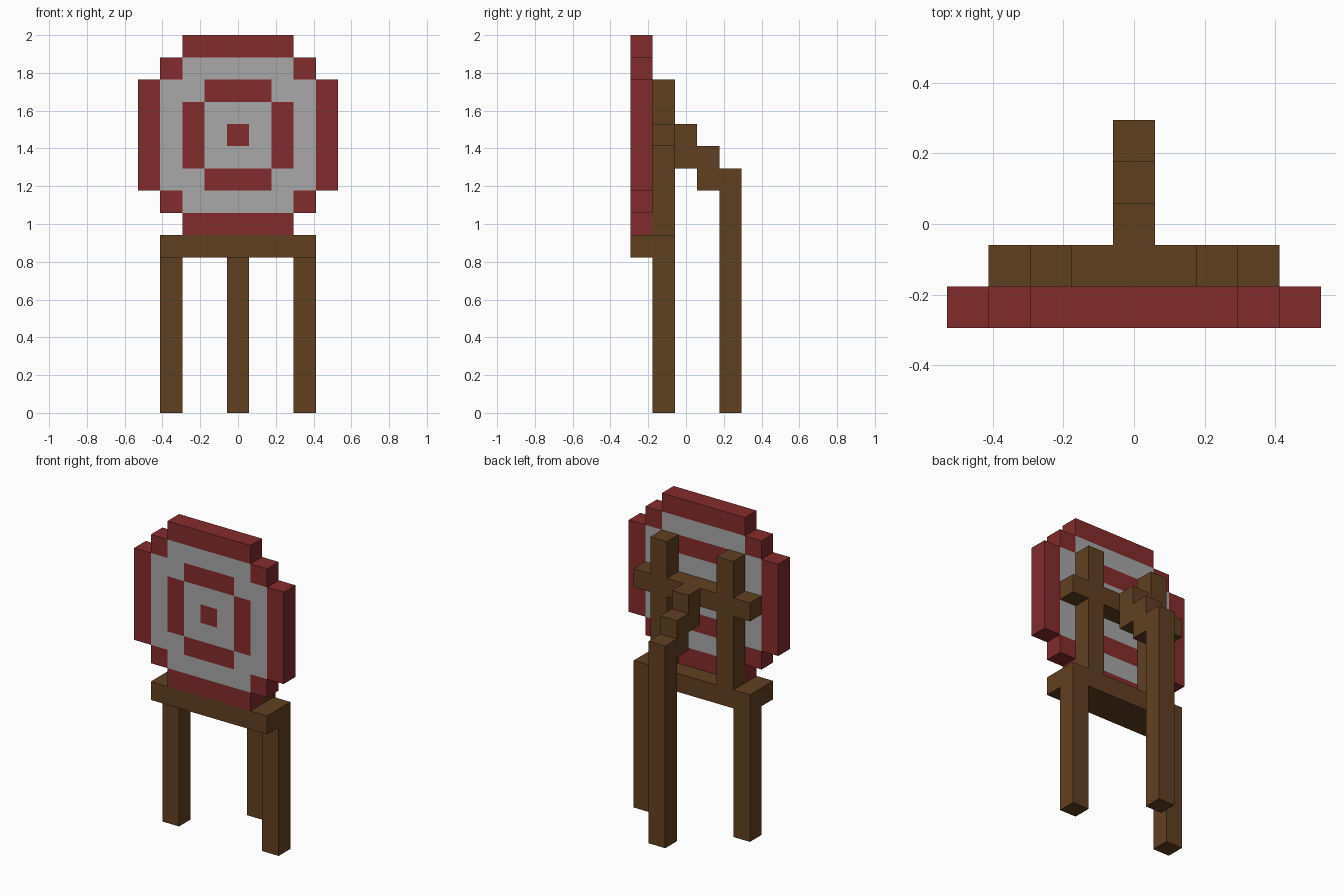
import bpy
import bmesh
from mathutils import Vector

cube = bpy.data.objects.get("Cube")
if cube:
    bpy.data.objects.remove(cube, do_unlink=True)

U = 2 / 17  # one block; y is counted from the front of the model


def material(name, rgb):
    m = bpy.data.materials.new(name)
    m.diffuse_color = (*rgb, 1)
    m.use_nodes = True
    bsdf = m.node_tree.nodes["Principled BSDF"]
    bsdf.inputs["Base Color"].default_value = (*rgb, 1)
    bsdf.inputs["Roughness"].default_value = 0.9
    return m


RED = material("dark red", (0.231, 0.025, 0.027))
GREY = material("light grey", (0.392, 0.392, 0.392))
WOOD = material("brown wood", (0.117, 0.051, 0.015))


def point(x, y, z):
    return Vector((x, y - 2.5, z)) * U


def finish(name, bm, *mats):
    bmesh.ops.recalc_face_normals(bm, faces=bm.faces)
    mesh = bpy.data.meshes.new(name)
    bm.to_mesh(mesh)
    bm.free()
    for m in mats:
        mesh.materials.append(m)
    obj = bpy.data.objects.new(name, mesh)
    bpy.context.collection.objects.link(obj)
    return obj


def prism(name, profile, x0, x1, mat):
    """Extrude a (y, z) profile from x0 to x1."""
    bm = bmesh.new()
    face = bm.faces.new([bm.verts.new(point(x0, y, z)) for y, z in profile])
    ext = bmesh.ops.extrude_face_region(bm, geom=[face], use_keep_orig=True)
    verts = [g for g in ext["geom"] if isinstance(g, bmesh.types.BMVert)]
    bmesh.ops.translate(bm, verts=verts, vec=Vector((x1 - x0, 0, 0)) * U)
    return finish(name, bm, mat)


def box(name, x, y, z, mat=WOOD):
    return prism(name, [(y[0], z[0]), (y[1], z[0]), (y[1], z[1]), (y[0], z[1])],
                 x[0], x[1], mat)


# Target board: stepped disc of blocks, ringed by colour
def in_disc(a, b):
    return max(a, b) <= 3 or (max(a, b) == 4 and min(a, b) <= 2)


def is_red(a, b):
    rim = max(a, b) == 4 or (a == 3 and b == 3)
    ring = max(a, b) == 2 and min(a, b) <= 1
    # the upper and lower ring bars sit one block further out
    return rim or ring or (a == 0 and b == 0)


def target_ring(a, dz):
    """Ring bars are taller than wide: uprights at 2 across, bars at 2 up or down."""
    return is_red(a, dz)


bm = bmesh.new()
for i in range(-4, 5):
    for j in range(-4, 5):
        if in_disc(abs(i), abs(j)):
            zc = j + 12.5
            corners = [(-.5, -.5), (.5, -.5), (.5, .5), (-.5, .5)]
            face = bm.faces.new([bm.verts.new(point(i + dx, 0, zc + dz)) for dx, dz in corners])
bmesh.ops.remove_doubles(bm, verts=bm.verts, dist=0.001)
front = list(bm.faces)
ext = bmesh.ops.extrude_face_region(bm, geom=front, use_keep_orig=True)
verts = [g for g in ext["geom"] if isinstance(g, bmesh.types.BMVert)]
bmesh.ops.translate(bm, verts=verts, vec=(0, U, 0))
bm.normal_update()
for f in bm.faces:
    c = f.calc_center_median() / U
    if abs(f.normal.y) > 0.5:
        f.material_index = 0 if target_ring(round(abs(c.x)), round(abs(c.z - 12.5))) else 1
finish("target_board", bm, RED, GREY)

# Shelf under the board
box("shelf", (-3.5, 3.5), (0, 2), (7, 8))

# Front legs, uprights and crossbar ends on both sides
for side, s in (("left", 1), ("right", -1)):
    def span(a, b):
        return sorted((a * s, b * s))
    box(side + "_front_leg", span(2.5, 3.5), (1, 2), (0, 7))
    box(side + "_upright", span(1.5, 2.5), (1, 2), (8, 15))
    box(side + "_crossbar_end", span(2.5, 3.5), (1, 2), (12, 13))
box("crossbar", (-1.5, 1.5), (1, 2), (12, 13))

# Stepped brace leading down to the back leg
prism("stepped_brace",
      [(2, 11), (3, 11), (3, 10), (4, 10), (4, 12), (3, 12), (3, 13), (2, 13)],
      -0.5, 0.5, WOOD)
box("back_leg", (-0.5, 0.5), (4, 5), (0, 11))
